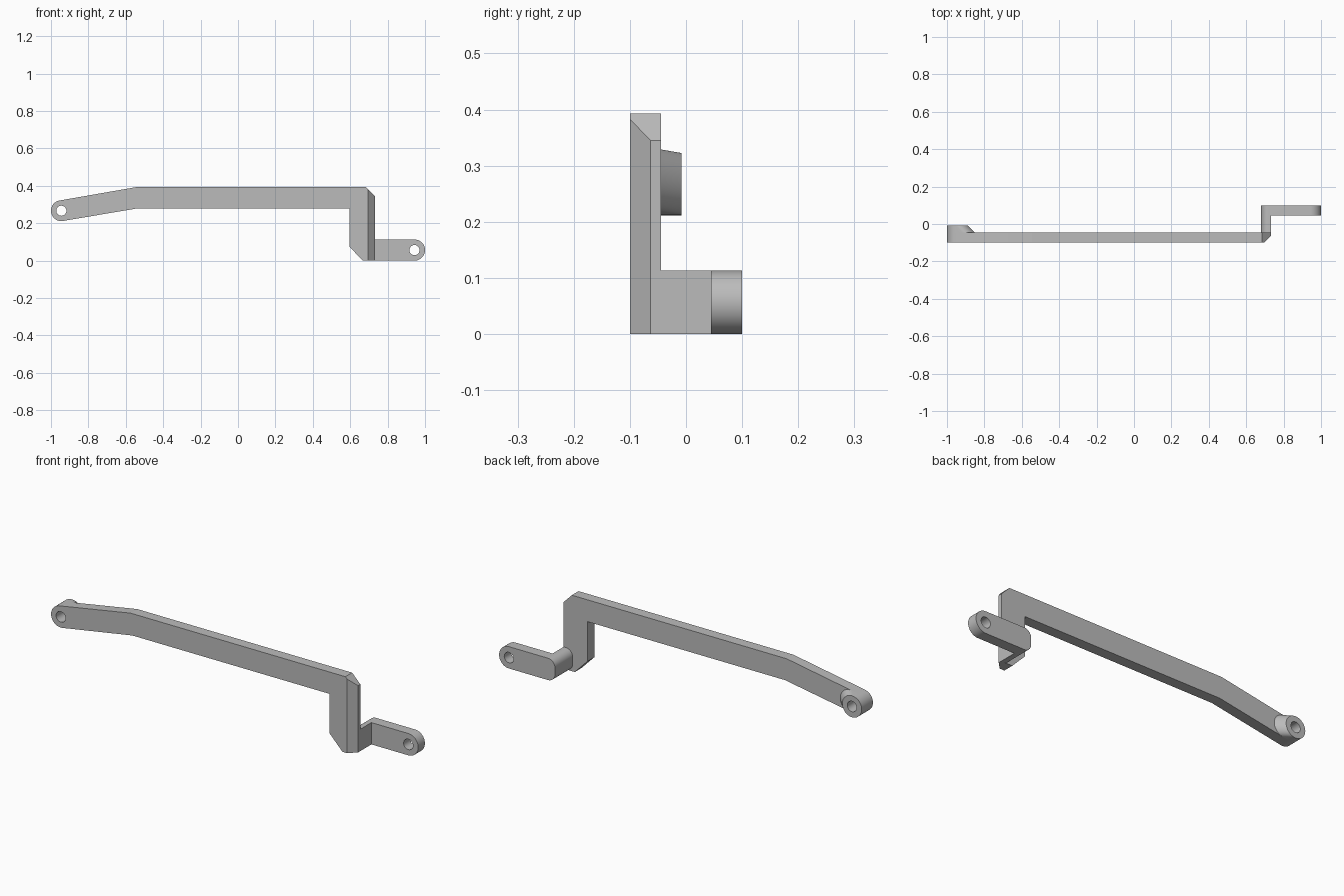
import bpy, bmesh, math
from mathutils import Vector

if "Cube" in bpy.data.objects:
    bpy.data.objects.remove(bpy.data.objects["Cube"])

grey = bpy.data.materials.new("plain grey")
grey.use_nodes = True
grey.diffuse_color = (0.5, 0.5, 0.5, 1)
grey.node_tree.nodes["Principled BSDF"].inputs["Base Color"].default_value = (0.5, 0.5, 0.5, 1)

FRONT, MID, BACK = -0.1, -0.045, 0.1
SLOPE = math.radians(9.7)
R = 0.0555
LEFT_EYE = (-0.9445, 0.267)
RIGHT_EYE = (0.9435, 0.0565)
HOLE = 0.027


def arc(centre, radius, start, end, steps=32):
    """Points of an arc in the x-z plane."""
    angles = [start + (end - start) * i / steps for i in range(steps + 1)]
    return [(centre[0] + radius * math.cos(a), centre[1] + radius * math.sin(a)) for a in angles]


def finish(bm, name):
    bmesh.ops.recalc_face_normals(bm, faces=bm.faces)
    mesh = bpy.data.meshes.new(name)
    bm.to_mesh(mesh)
    bm.free()
    mesh.materials.append(grey)
    obj = bpy.data.objects.new(name, mesh)
    bpy.context.collection.objects.link(obj)
    return obj


def extrude_profile(points, y0, y1):
    """Solid from an x-z outline, running from y0 to y1."""
    bm = bmesh.new()
    face = bm.faces.new([bm.verts.new((x, y0, z)) for x, z in points])
    out = bmesh.ops.extrude_face_region(bm, geom=[face], use_keep_orig=True)
    moved = [v for v in out["geom"] if isinstance(v, bmesh.types.BMVert)]
    bmesh.ops.translate(bm, verts=moved, vec=(0, y1 - y0, 0))
    return bm


def cut(obj, points, y0, y1):
    """Subtract an extruded outline from an object."""
    cutter = finish(extrude_profile(points, y0, y1), "cutter")
    cutter.hide_render = True
    mod = obj.modifiers.new("cut", "BOOLEAN")
    mod.operation = "DIFFERENCE"
    mod.solver = "EXACT"
    mod.object = cutter
    bpy.context.view_layer.objects.active = obj
    bpy.ops.object.modifier_apply(modifier=mod.name)
    bpy.data.objects.remove(cutter)


def hole(obj, centre):
    cut(obj, arc(centre, HOLE, 0, math.tau, 48)[:-1], -0.3, 0.3)


# Main bar: rounded eye, sloped arm, straight beam and drop post
outline = arc(LEFT_EYE, R, math.pi / 2 + SLOPE, math.pi * 1.5 + SLOPE)
outline += [(-0.535, 0.28), (0.595, 0.28), (0.595, 0.075), (0.668, 0), (0.732, 0),
            (0.732, 0.345), (0.685, 0.393), (-0.545, 0.393)]
bm = extrude_profile(outline, FRONT, MID)

# Chamfer down the outer front corner of the post
sliced = bmesh.ops.bisect_plane(bm, geom=bm.verts[:] + bm.edges[:] + bm.faces[:],
                                plane_co=(0.695, FRONT, 0), plane_no=(1, -1, 0), clear_outer=True)
rim = [e for e in sliced["geom_cut"] if isinstance(e, bmesh.types.BMEdge)]
bmesh.ops.contextual_create(bm, geom=rim)
main_bar = finish(bm, "main_bar")
hole(main_bar, LEFT_EYE)

# Pivot boss: round face with a ramp running along the arm
bm = bmesh.new()
ramp = Vector((math.cos(SLOPE), 0, math.sin(SLOPE))) * 0.038
for x, z in arc(LEFT_EYE, R, SLOPE, SLOPE + math.tau, 64)[:-1]:
    bm.verts.new((x, -0.008, z))
    bm.verts.new((x, MID, z))
    bm.verts.new(Vector((x, MID, z)) + ramp)
hull = bmesh.ops.convex_hull(bm, input=bm.verts)
spare = set(hull["geom_interior"]) | set(hull["geom_unused"])
bmesh.ops.delete(bm, geom=[v for v in spare if isinstance(v, bmesh.types.BMVert)], context="VERTS")
bmesh.ops.dissolve_limit(bm, angle_limit=0.01, verts=bm.verts, edges=bm.edges)
pivot_boss = finish(bm, "pivot_boss")
hole(pivot_boss, LEFT_EYE)

# Mounting bracket: connector and rear arm, cut from one rounded block
c = 0.04
outline = arc(RIGHT_EYE, 0.0565, -math.pi / 2, math.pi / 2)
outline += arc((0.68 + c, 0.113 - c), c, math.pi / 2, math.pi, 14)
outline += arc((0.68 + c, c), c, math.pi, math.pi * 1.5, 14)
mount_bracket = finish(extrude_profile(outline, MID, BACK), "mount_bracket")
cut(mount_bracket, [(0.732, -0.2), (1.2, -0.2), (1.2, 0.3), (0.732, 0.3)], -0.3, 0.045)
hole(mount_bracket, RIGHT_EYE)

# Smooth the round walls, keep every bend crisp
bpy.ops.object.select_all(action="DESELECT")
for obj in (main_bar, pivot_boss, mount_bracket):
    obj.select_set(True)
bpy.context.view_layer.objects.active = main_bar
bpy.ops.object.shade_smooth_by_angle(angle=math.radians(8.5))
